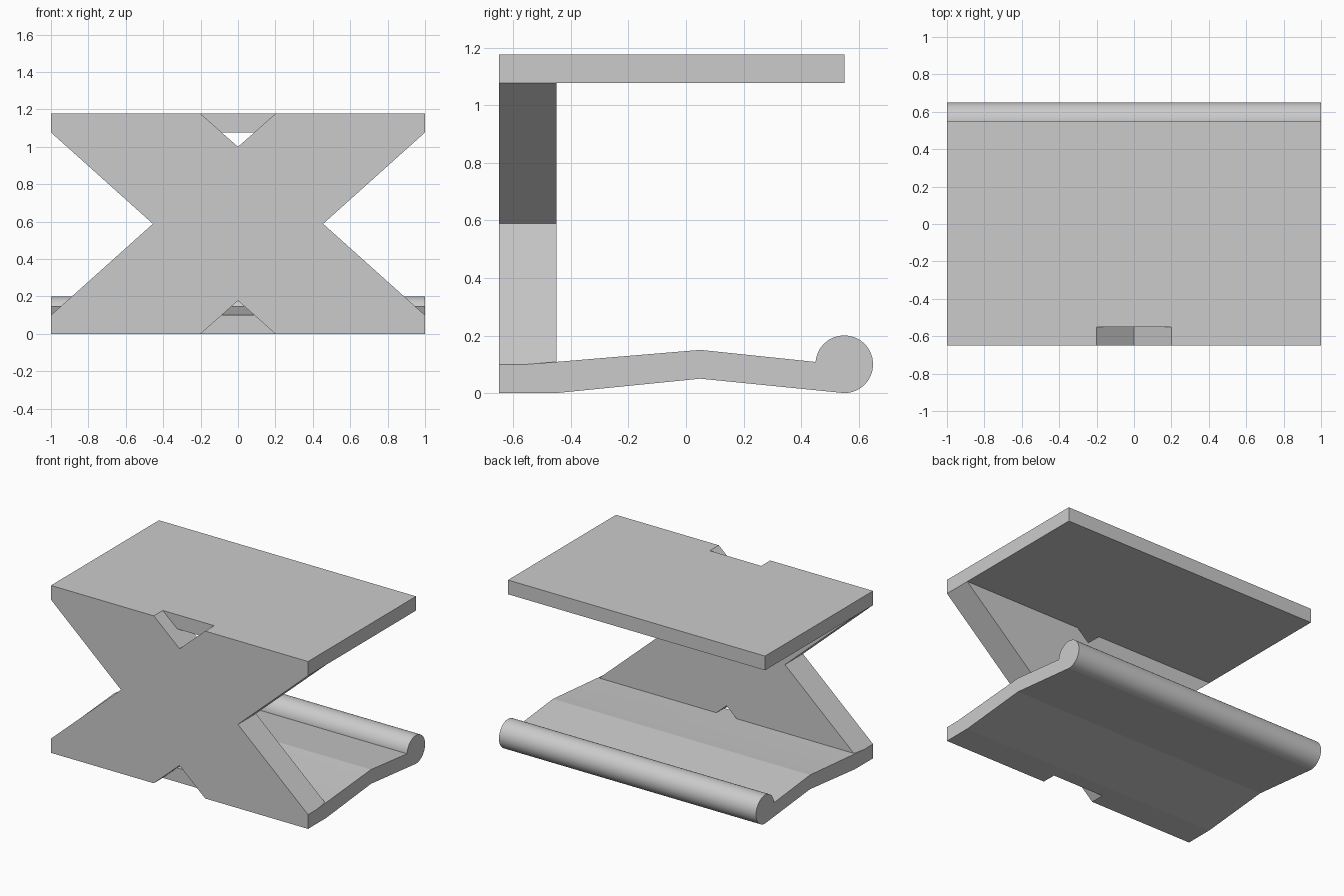
import bpy
import bmesh
from math import cos, sin, radians, atan2, pi

cube = bpy.data.objects.get("Cube")
if cube:
    bpy.data.objects.remove(cube, do_unlink=True)

grey = bpy.data.materials.new("plain grey")
grey.use_nodes = True
colour = (0.6, 0.6, 0.6, 1)
grey.diffuse_color = colour
grey.node_tree.nodes["Principled BSDF"].inputs["Base Color"].default_value = colour

HEIGHT = 1.177       # overall height
SLAB = 0.1           # slab thickness and roll radius
FRONT, BACK = -0.65, 0.55


def prism(name, profile, axis, start, end):
    """Extrude a closed 2D profile along x (profile in yz) or y (profile in xz)."""
    def place(p, d):
        return (d, p[0], p[1]) if axis == "x" else (p[0], d, p[1])
    bm = bmesh.new()
    face = bm.faces.new([bm.verts.new(place(p, start)) for p in profile])
    moved = bmesh.ops.extrude_face_region(bm, geom=[face])["geom"]
    offset = place((0, 0), end - start)
    bmesh.ops.translate(bm, vec=offset,
                        verts=[g for g in moved if isinstance(g, bmesh.types.BMVert)])
    bmesh.ops.recalc_face_normals(bm, faces=bm.faces)
    mesh = bpy.data.meshes.new(name)
    bm.to_mesh(mesh)
    bm.free()
    mesh.materials.append(grey)
    obj = bpy.data.objects.new(name, mesh)
    bpy.context.collection.objects.link(obj)
    return obj


def activate(obj):
    bpy.ops.object.select_all(action="DESELECT")
    obj.select_set(True)
    bpy.context.view_layer.objects.active = obj


def cut_notch(slab, base, tip):
    """Cut a V notch into the front edge of a slab."""
    over = 0.1 if base > tip else -0.1
    half = 0.2 * (1 + abs(over / (base - tip)))
    cutter = prism("notch_cutter", [(-half, base + over), (0, tip), (half, base + over)],
                   "y", FRONT - 0.1, FRONT + 0.1)
    cutter.hide_render = True
    mod = slab.modifiers.new("notch", "BOOLEAN")
    mod.operation = "DIFFERENCE"
    mod.solver = "EXACT"
    mod.object = cutter
    activate(slab)
    bpy.ops.object.modifier_apply(modifier=mod.name)
    bpy.data.objects.remove(cutter, do_unlink=True)


# X-shaped front panel between the slabs, with the notches running through it
top_z, mid = HEIGHT - SLAB, HEIGHT / 2
low_half = 0.2 * (1 - SLAB / 0.178)
right_side = [(0, 0.178), (low_half, SLAB), (1, SLAB), (0.455, mid),
              (1, top_z), (low_half, top_z), (0, 1.0)]
left_side = [(-x, z) for x, z in reversed(right_side[1:-1])]
prism("front_panel", right_side + left_side, "y", FRONT, -0.45)

# Flat top slab
top = prism("top_slab", [(FRONT, top_z), (BACK, top_z), (BACK, HEIGHT), (FRONT, HEIGHT)],
            "x", -1, 1)
cut_notch(top, HEIGHT, 1.0)

# Bent bottom slab ending in a round roll
start, stop = -pi / 2, pi - atan2(0.008, SLAB)
steps = 72
roll = [(BACK + SLAB * cos(a), SLAB + SLAB * sin(a))
        for a in (start + (stop - start) * i / steps for i in range(steps + 1))]
bottom = prism("bottom_slab",
               [(FRONT, 0), (-0.45, 0), (0.05, 0.05)] + roll
               + [(0.05, 0.15), (-0.55, SLAB), (FRONT, SLAB)], "x", -1, 1)
cut_notch(bottom, 0, 0.178)
activate(bottom)
bpy.ops.object.shade_smooth_by_angle(angle=radians(5))
